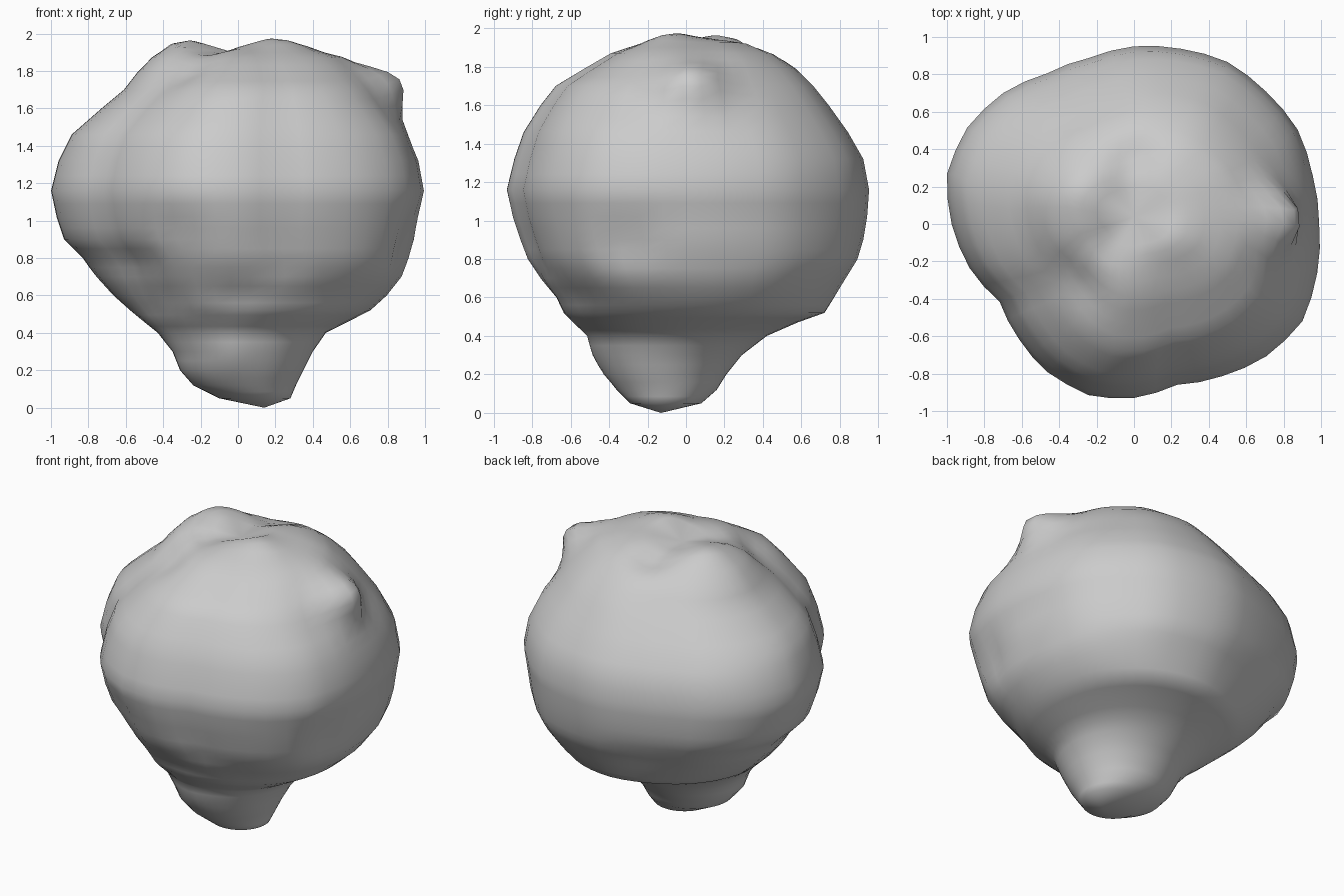
import bpy, bmesh, math
from mathutils import Vector

# Level extents: z, left x, right x, front y, back y
LEVELS = [
    (0.05, -0.10, 0.28, -0.29, 0.08), (0.12, -0.24, 0.31, -0.36, 0.16),
    (0.20, -0.31, 0.35, -0.42, 0.21), (0.30, -0.35, 0.40, -0.47, 0.29),
    (0.40, -0.43, 0.47, -0.51, 0.42), (0.47, -0.52, 0.61, -0.59, 0.58),
    (0.52, -0.58, 0.71, -0.64, 0.72), (0.60, -0.67, 0.80, -0.68, 0.77),
    (0.70, -0.76, 0.88, -0.77, 0.83), (0.80, -0.83, 0.92, -0.84, 0.89),
    (0.90, -0.93, 0.95, -0.88, 0.92), (1.02, -0.97, 0.97, -0.92, 0.94),
    (1.16, -1.00, 1.00, -0.95, 0.95), (1.32, -0.96, 0.97, -0.91, 0.92),
    (1.46, -0.89, 0.91, -0.86, 0.84), (1.60, -0.73, 0.80, -0.77, 0.74),
    (1.70, -0.61, 0.72, -0.69, 0.66), (1.79, -0.54, 0.63, -0.54, 0.57),
    (1.87, -0.46, 0.54, -0.40, 0.46), (1.925, -0.36, 0.38, -0.24, 0.34),
    (1.95, -0.20, 0.20, -0.12, 0.20)]

# Radius of the plan outline every 15 degrees, counter-clockwise from +x
PLAN = [0.99, 0.99, 1.01, 1.0, 1.0, 0.97, 0.95, 0.92, 0.93, 0.99, 1.03, 1.035,
        0.975, 0.91, 0.83, 0.87, 0.92, 0.95, 0.93, 0.89, 0.94, 1.0, 1.04, 1.015]

# Local dents and bulges: centre, radius, displacement
LUMPS = [
    ((0.72, 0.03, 1.70), 0.17, (0.16, 0, 0.06)),
    ((0.00, 0.35, 1.93), 0.13, (0, 0, -0.06)),
    ((-0.03, 0.08, 1.95), 0.13, (0, 0, -0.07)),
    ((-0.13, -0.12, 1.93), 0.13, (0, 0, -0.05)),
    ((-0.28, -0.35, 1.85), 0.15, (0.01, 0.02, -0.05)),
    ((-0.28, 0.18, 1.94), 0.13, (0, 0, 0.03)),
    ((0.22, -0.08, 1.94), 0.13, (0, 0, 0.03)),
    ((-0.35, -0.85, 0.92), 0.16, (0, 0.05, 0)),
    ((0.85, -0.30, 0.90), 0.14, (-0.05, 0.01, 0)),
    ((-0.22, -0.65, 0.56), 0.09, (0, -0.04, 0)),
    ((0.25, -0.66, 0.62), 0.12, (0, -0.03, 0)),
    ((-0.05, -0.48, 0.28), 0.12, (0, -0.02, 0))]

SEG = 48


def plan_point(i):
    t = i * len(PLAN) / SEG
    a, f = int(t), t - int(t)
    r = PLAN[a] * (1 - f) + PLAN[(a + 1) % len(PLAN)] * f
    ang = 2 * math.pi * i / SEG
    return r * math.cos(ang), r * math.sin(ang) / 0.95


def ring_points(level):
    z, l, r, f, b = level
    mix = min(1, max(0, (z - 0.35) / 0.4))
    for i in range(SEG):
        ang = 2 * math.pi * i / SEG
        px, py = plan_point(i)
        u = px * mix + math.cos(ang) * (1 - mix)
        v = py * mix + math.sin(ang) * (1 - mix)
        yield Vector(((l + r) / 2 + u * (r - l) / 2, (f + b) / 2 + v * (b - f) / 2, z))


def sculpt(p):
    out = p.copy()
    for c, rad, d in LUMPS:
        out += Vector(d) * math.exp(-(p - Vector(c)).length_squared / rad ** 2)
    return out


# Rounded crown and narrow stump as one lofted skin
levels = []
for a, b in zip(LEVELS, LEVELS[1:]):
    levels += [a, tuple((s + t) / 2 for s, t in zip(a, b))]
levels.append(LEVELS[-1])
bm = bmesh.new()
rings = [[bm.verts.new(sculpt(p)) for p in ring_points(lv)] for lv in levels]
for lo, hi in zip(rings, rings[1:]):
    for i in range(SEG):
        j = (i + 1) % SEG
        bm.faces.new((lo[i], lo[j], hi[j], hi[i]))
tip = bm.verts.new((0.14, -0.13, 0))
top = bm.verts.new(sculpt(Vector((0, 0.04, 1.955))))
for i in range(SEG):
    j = (i + 1) % SEG
    bm.faces.new((rings[0][j], rings[0][i], tip))
    bm.faces.new((rings[-1][i], rings[-1][j], top))
bmesh.ops.recalc_face_normals(bm, faces=bm.faces)
for face in bm.faces:
    face.smooth = True
mesh = bpy.data.meshes.new("lumpy_crown")
bm.to_mesh(mesh)
bm.free()
obj = bpy.data.objects.new("lumpy_crown", mesh)
bpy.context.collection.objects.link(obj)
